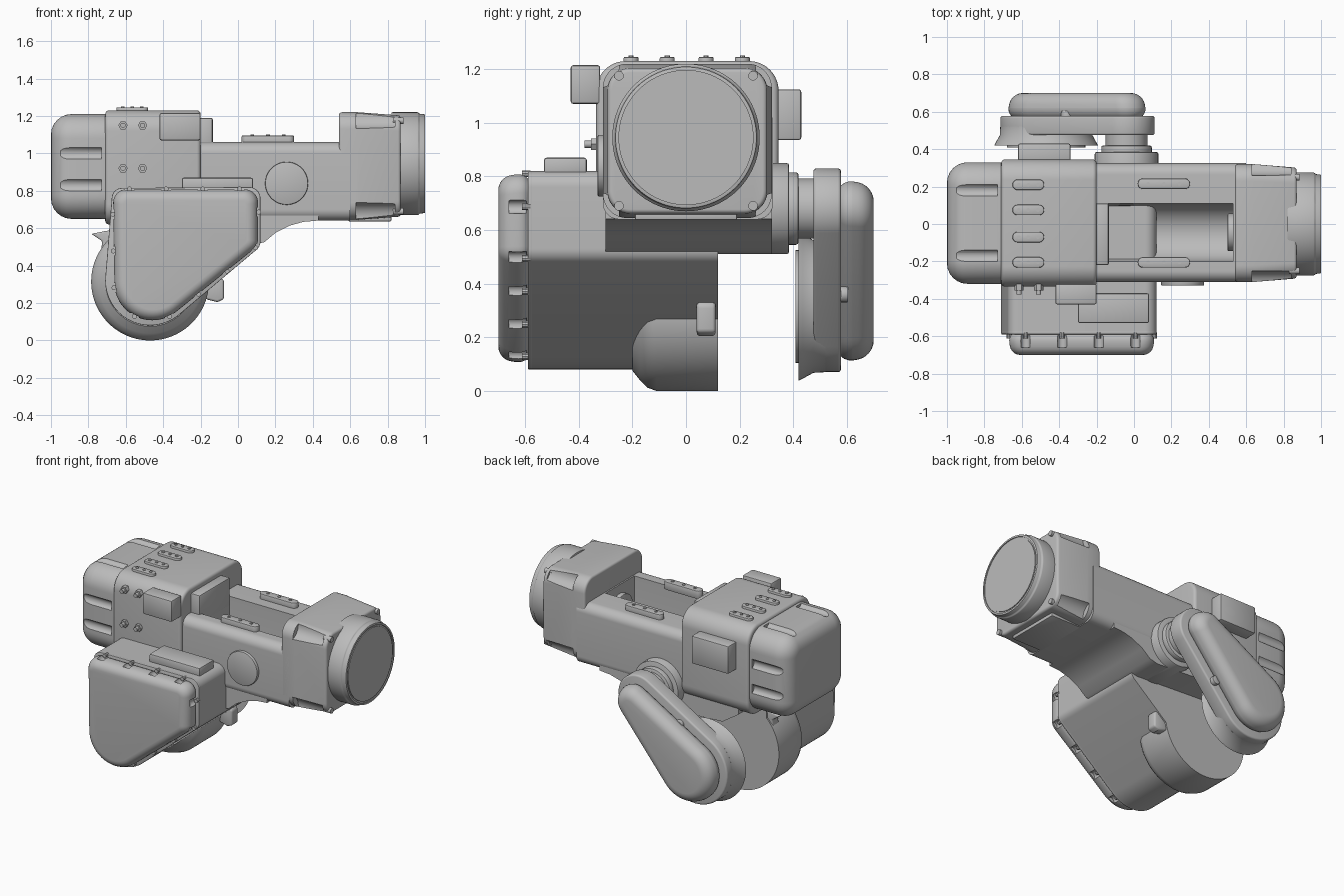
import bpy
import bmesh
from math import cos, sin, tau, radians
from mathutils import Vector
from mathutils.geometry import convex_hull_2d

if "Cube" in bpy.data.objects:
    bpy.data.objects.remove(bpy.data.objects["Cube"])

grey = bpy.data.materials.new("cast grey")
grey.use_nodes = True
grey.diffuse_color = (0.5, 0.5, 0.5, 1)
grey.node_tree.nodes["Principled BSDF"].inputs["Base Color"].default_value = (0.5, 0.5, 0.5, 1)
parts = []


def activate(obj):
    bpy.ops.object.select_all(action="DESELECT")
    obj.select_set(True)
    bpy.context.view_layer.objects.active = obj


def hull(*circles, n=48):
    """Outline stretched around circles given as (u, v, radius)."""
    pts = [Vector((u + r * cos(tau * i / n), v + r * sin(tau * i / n)))
           for u, v, r in circles for i in range(n)]
    return [pts[i] for i in convex_hull_2d(pts)]


def rounded(u0, u1, v0, v1, r):
    return hull(*[(u, v, r) for u in (u0 + r, u1 - r) for v in (v0 + r, v1 - r)])


def walk(outline, count):
    """Evenly spaced points along a closed outline."""
    loop = [Vector(p) for p in outline]
    pairs = list(zip(loop, loop[1:] + loop[:1]))
    step = sum((b - a).length for a, b in pairs) / count
    out, left = [], step / 2
    for a, b in pairs:
        length = (b - a).length
        while left <= length:
            out.append(a.lerp(b, left / length))
            left += step
        left -= length
    return out


def prism(name, outline, axis, stations, bevel=0.0, segments=4):
    """Skin an outline along an axis; stations are (position, scale)."""
    outline = [Vector(p) for p in outline]
    us, vs = [p.x for p in outline], [p.y for p in outline]
    mid = Vector((min(us) + max(us), min(vs) + max(vs))) / 2
    bm = bmesh.new()
    rings = []
    for pos, scale in stations:
        ring = []
        for p in outline:
            q = mid + (p - mid) * scale
            co = {"x": (pos, q.x, q.y), "y": (q.x, pos, q.y), "z": (q.x, q.y, pos)}[axis]
            ring.append(bm.verts.new(co))
        rings.append(ring)
    for a, b in zip(rings, rings[1:]):
        for i in range(len(a)):
            bm.faces.new((a[i - 1], a[i], b[i], b[i - 1]))
    bm.faces.new(rings[0])
    bm.faces.new(rings[-1])
    bmesh.ops.recalc_face_normals(bm, faces=bm.faces)
    mesh = bpy.data.meshes.new(name)
    bm.to_mesh(mesh)
    bm.free()
    mesh.materials.append(grey)
    obj = bpy.data.objects.new(name, mesh)
    bpy.context.collection.objects.link(obj)
    if bevel:
        mod = obj.modifiers.new("round", "BEVEL")
        mod.width, mod.segments = bevel, segments
        mod.limit_method, mod.angle_limit = "ANGLE", radians(40)
        activate(obj)
        bpy.ops.object.modifier_apply(modifier=mod.name)
    parts.append(obj)
    return obj


def span(a, b):
    return [(a, 1), (b, 1)]


def box(name, x, y, z, bevel=0.01):
    corners = [(x[0], y[0]), (x[1], y[0]), (x[1], y[1]), (x[0], y[1])]
    return prism(name, corners, "z", span(*z), bevel, 2)


def cut(target, cutter):
    mod = target.modifiers.new("cut", "BOOLEAN")
    mod.operation, mod.solver, mod.object = "DIFFERENCE", "EXACT", cutter
    activate(target)
    bpy.ops.object.modifier_apply(modifier=mod.name)
    parts.remove(cutter)
    bpy.data.objects.remove(cutter)


# Rear motor cap with long cooling grooves
cap = prism("motor_cap", rounded(-0.32, 0.33, 0.65, 1.21, 0.13), "x", span(-1, -0.6), 0.11, 6)
grooves = [(y, z) for y in (-0.335, 0.345) for z in (0.83, 1.0)]
grooves += [(y, z) for z in (0.635, 1.225) for y in (-0.17, 0.18)]
for y, z in grooves:
    cut(cap, prism("groove", hull((y, z, 0.035), n=16), "x", span(-0.95, -0.73)))

# Upper gear housing
prism("upper_housing", rounded(-0.335, 0.345, 0.62, 1.23, 0.11), "x", span(-0.71, -0.2), 0.02)

# Forearm with a round open trough
trough = hull((-0.045, 0.88, 0.155), (-0.045, 1.4, 0.155))
arm = prism("forearm", rounded(-0.31, 0.325, 0.64, 1.06, 0.06), "x", span(-0.6, 0.6))
cut(arm, prism("trough", trough, "x", span(-0.14, 0.53)))
belly = [(-0.62, 0.72), (-0.62, 0.62), (-0.5, 0.54), (0.08, 0.51), (0.14, 0.525), (0.2, 0.575),
         (0.28, 0.615), (0.35, 0.634), (0.43, 0.641), (0.43, 0.72)]
prism("forearm_belly", belly, "y", span(-0.3, 0.32))
prism("side_cap", hull((0.26, 0.84, 0.115)), "y", span(-0.33, -0.28), 0.006, 2)
prism("trough_disc", hull((-0.045, 0.9, 0.1)), "x", span(0.5, 0.56), 0.006, 2)
box("trough_connector", (-0.21, -0.135), (-0.22, 0.11), (1.0, 1.19))

# Wrist head, its corner recesses, and the round flange
head = prism("wrist_head", rounded(-0.31, 0.32, 0.645, 1.22, 0.09), "x",
             [(0.54, 1), (0.64, 1), (0.87, 0.94)], 0.015)
for y in (-0.33, 0.34):
    for z in (0.66, 1.21):
        cut(head, prism("recess", hull((y, z, 0.08)), "x", span(0.63, 0.84)))
prism("wrist_flange", hull((0, 0.945, 0.275), n=96), "x",
      [(0.82, 1.0), (0.965, 1.0), (0.97, 0.97), (1.0, 0.96)], 0.005, 2)
ring = prism("ring_groove", hull((0, 0.945, 0.25), n=96), "x", span(0.994, 1.02))
cut(parts[-2], ring)
prism("tool_face", hull((0, 0.945, 0.24), n=96), "x", span(0.97, 0.999))
for y in (-0.25, 0.25):
    for z in (0.69, 1.175):
        prism("head_screw", hull((y, z, 0.018), n=12), "x", span(0.83, 0.885))
box("head_bottom_plate", (0.59, 0.82), (-0.19, 0.19), (0.637, 0.67), 0.005)

# Shoulder body, rim and scalloped front cover
body = hull((-0.47, 0.32, 0.24), (-0.62, 0.76, 0.055), (0.06, 0.76, 0.06), (0.06, 0.53, 0.06))
prism("shoulder_body", body, "y", span(-0.575, 0.12))
prism("cover_rim", body, "y", span(-0.59, -0.57), 0.004, 2)
lid = hull((-0.46, 0.31, 0.205), (-0.6, 0.74, 0.07), (0.04, 0.74, 0.07), (0.04, 0.54, 0.07))
cover = prism("front_cover", lid, "y", [(-0.58, 1), (-0.64, 0.99), (-0.7, 0.96)], 0.045, 5)
for p in walk(lid, 13):
    cut(cover, prism("pocket", hull((p.x, p.y, 0.026), n=16), "y", span(-0.66, -0.595)))
    prism("cover_bolt", hull((p.x, p.y, 0.013), n=10), "y", span(-0.612, -0.58))
box("body_top_plate", (-0.3, 0.08), (-0.53, -0.37), (0.8, 0.87))

# Round shoulder drum and its stop lugs
prism("shoulder_drum", hull((-0.47, 0.315, 0.315), n=96), "y",
      [(-0.2, 0.76), (-0.17, 0.88), (-0.145, 0.96), (-0.11, 1), (0.12, 1)])
prism("right_stop", [(-0.22, 0.3), (-0.17, 0.22), (-0.11, 0.205), (-0.075, 0.22), (-0.075, 0.32),
                     (-0.12, 0.36)], "y", span(0.04, 0.11), 0.012, 3)
prism("left_stop", [(-0.785, 0.57), (-0.68, 0.59), (-0.6, 0.55), (-0.66, 0.42), (-0.74, 0.43),
                    (-0.725, 0.53)], "y", span(0.04, 0.11), 0.01, 3)

# Rear link: pivot boss, shaft, plate, flared disc and rounded cover
pivot, foot = (-0.04, 0.68), (-0.47, 0.315)
prism("pivot_boss", hull((*pivot, 0.17)), "y", span(0.1, 0.385), 0.01, 2)
prism("pivot_ring", hull((*pivot, 0.135)), "y", span(0.37, 0.42), 0.01, 2)
prism("pivot_shaft", hull((*pivot, 0.112)), "y", span(0.38, 0.5))
prism("link_plate", hull((*pivot, 0.15), (*foot, 0.245)), "y", span(0.475, 0.578), 0.012, 3)
prism("link_flare", hull((*foot, 0.245), n=64), "y",
      [(0.42, 1.13), (0.435, 1.1), (0.475, 1.01), (0.52, 1)])
prism("link_disc", hull((*foot, 0.21)), "y", span(0.408, 0.44))
prism("link_cover", hull((*pivot, 0.105), (*foot, 0.205)), "y",
      [(0.56, 1), (0.62, 0.99), (0.7, 0.95)], 0.06, 6)
for x, z in ((-0.36, 0.585), (-0.16, 0.36)):
    prism("link_lug", hull((x, z, 0.03), n=16), "y", span(0.56, 0.605), 0.005, 2)

# Connector boxes and bolts on the housing sides
box("front_connector", (-0.42, -0.2), (-0.43, -0.32), (1.07, 1.215))
box("back_connector", (-0.62, -0.34), (0.32, 0.43), (0.935, 1.125))
for x in (-0.615, -0.51):
    for z in (0.92, 1.15):
        prism("side_bolt", hull((x, z, 0.025), n=6), "y", span(-0.355, -0.32))
        prism("side_stud", hull((x, z, 0.014), n=12), "y", span(-0.378, -0.34))


# Cable pads with screws
def pad(x0, x1, y, z0, z1):
    r = 0.028
    prism("cable_pad", hull((x0 + r, y, r), (x1 - r, y, r)), "z", span(z0, z1), 0.006, 2)
    for t in (0.2, 0.5, 0.8):
        prism("pad_screw", hull((x0 + (x1 - x0) * t, y, 0.01), n=10), "z", span(z0, z1 + 0.004))


for y in (-0.205, -0.07, 0.075, 0.21):
    pad(-0.65, -0.48, y, 1.21, 1.246)
for y in (-0.205, 0.215):
    pad(0.02, 0.3, y, 1.04, 1.096)

for obj in parts:
    activate(obj)
    bpy.ops.object.shade_smooth_by_angle(angle=radians(32))
